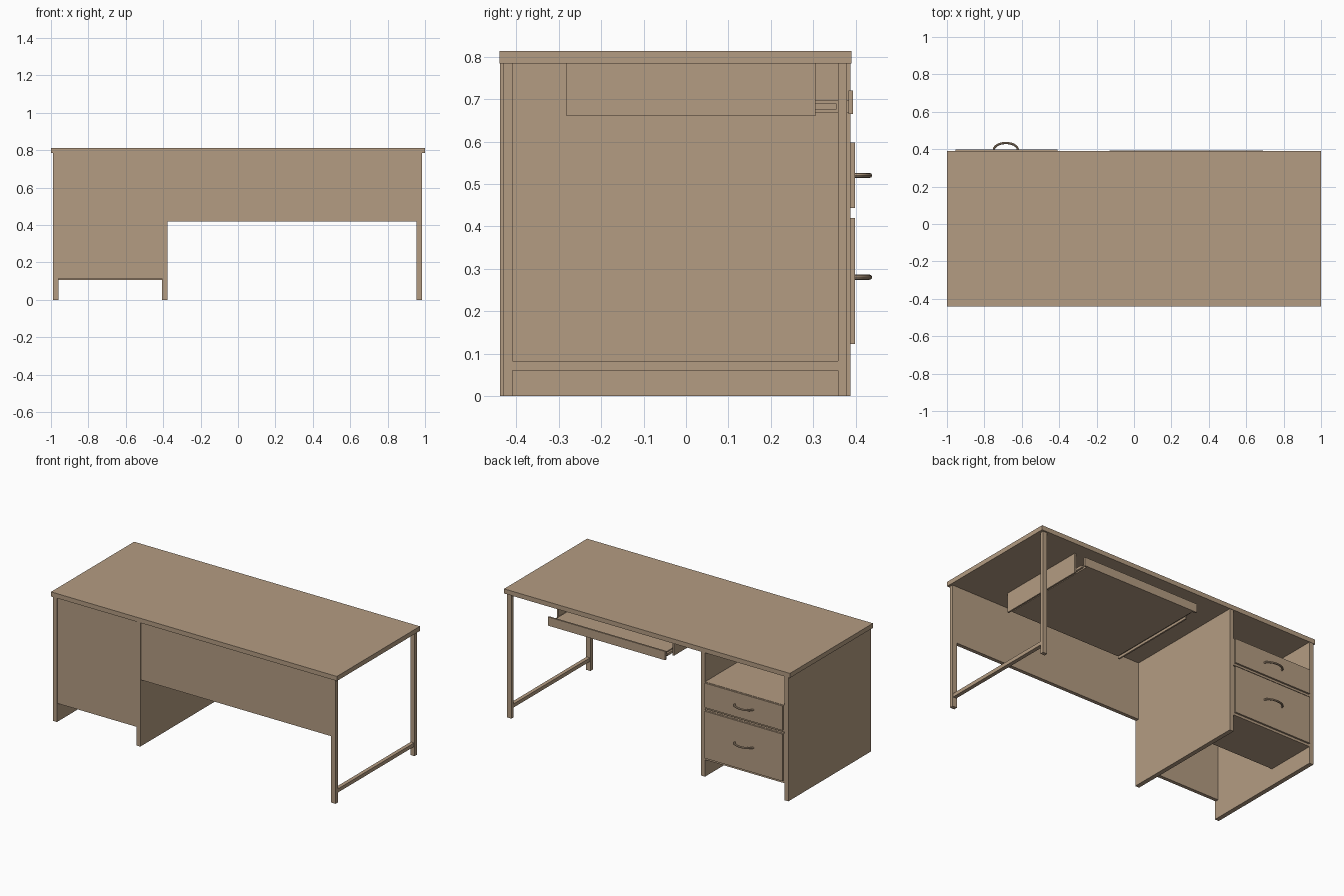
import bpy, bmesh, math

if "Cube" in bpy.data.objects:
    bpy.data.objects.remove(bpy.data.objects["Cube"])

wood = bpy.data.materials.new("tan_wood")
wood.diffuse_color = (0.456, 0.332, 0.223, 1)
wood.use_nodes = True
wood.node_tree.nodes["Principled BSDF"].inputs["Base Color"].default_value = wood.diffuse_color


def box(name, x0, x1, y0, y1, z0, z1):
    """Axis-aligned board from its limits."""
    me = bpy.data.meshes.new(name)
    bm = bmesh.new()
    bmesh.ops.create_cube(bm, size=1)
    for v in bm.verts:
        v.co = ((x0 + x1) / 2 + v.co.x * (x1 - x0),
                (y0 + y1) / 2 + v.co.y * (y1 - y0),
                (z0 + z1) / 2 + v.co.z * (z1 - z0))
    bm.to_mesh(me)
    bm.free()
    me.materials.append(wood)
    ob = bpy.data.objects.new(name, me)
    bpy.context.collection.objects.link(ob)
    return ob


def handle(name, x, y, z):
    """Bowed drawer pull swept along a half ellipse."""
    cu = bpy.data.curves.new(name, 'CURVE')
    cu.dimensions = '3D'
    cu.bevel_depth = 0.006
    cu.bevel_resolution = 2
    cu.use_fill_caps = True
    n = 16
    sp = cu.splines.new('POLY')
    sp.points.add(n)
    for i, p in enumerate(sp.points):
        a = math.pi * i / n
        p.co = (x + 0.064 * math.cos(a), y + 0.036 * math.sin(a), z, 1)
    cu.materials.append(wood)
    ob = bpy.data.objects.new(name, cu)
    bpy.context.collection.objects.link(ob)
    bpy.ops.object.select_all(action='DESELECT')
    ob.select_set(True)
    bpy.context.view_layer.objects.active = ob
    bpy.ops.object.convert(target='MESH')
    bpy.ops.object.shade_smooth_by_angle()


# Desktop
UNDER = 0.784
box("desktop", -1, 1, -0.44, 0.39, UNDER, 0.813)

# Cabinet side panels and recessed outer panel
box("cabinet_outer_side", -0.988, -0.96, -0.438, 0.388, 0, UNDER)
box("cabinet_inner_side", -0.405, -0.377, -0.438, 0.388, 0, UNDER)
box("cabinet_panel", -0.96, -0.405, -0.432, -0.41, 0.115, UNDER)

# Modesty panel and open leg frame
box("modesty_panel", -0.377, 0.985, -0.432, -0.409, 0.42, UNDER)
box("front_leg", 0.955, 0.985, -0.432, -0.409, 0, UNDER)
box("back_leg", 0.955, 0.985, 0.358, 0.38, 0, UNDER)
box("leg_rail", 0.958, 0.982, -0.409, 0.358, 0.06, 0.083)

# Drawers: body, face plate and pull
for name, z0, z1, zh, zb in (("lower", 0.122, 0.42, 0.28, 0.107),
                             ("upper", 0.443, 0.598, 0.52, 0.43)):
    box(name + "_drawer_body", -0.96, -0.405, 0.06, 0.388, zb, z1 + 0.002)
    box(name + "_drawer_front", -0.955, -0.41, 0.388, 0.399, z0, z1)
    handle(name + "_drawer_handle", -0.685, 0.397, zh)

# Keyboard tray: hangers, slides, board and front lip
for side, xa, xb, sa, sb in (("right", 0.68, 0.69, 0.668, 0.68),
                             ("left", -0.13, -0.12, -0.12, -0.108)):
    box(side + "_tray_hanger", xa, xb, -0.282, 0.305, 0.66, UNDER)
    box(side + "_tray_slide", sa, sb, -0.27, 0.355, 0.675, 0.69)
box("tray_board", -0.108, 0.668, -0.27, 0.385, 0.667, 0.697)
box("tray_front_lip", -0.13, 0.69, 0.383, 0.394, 0.665, 0.72)
